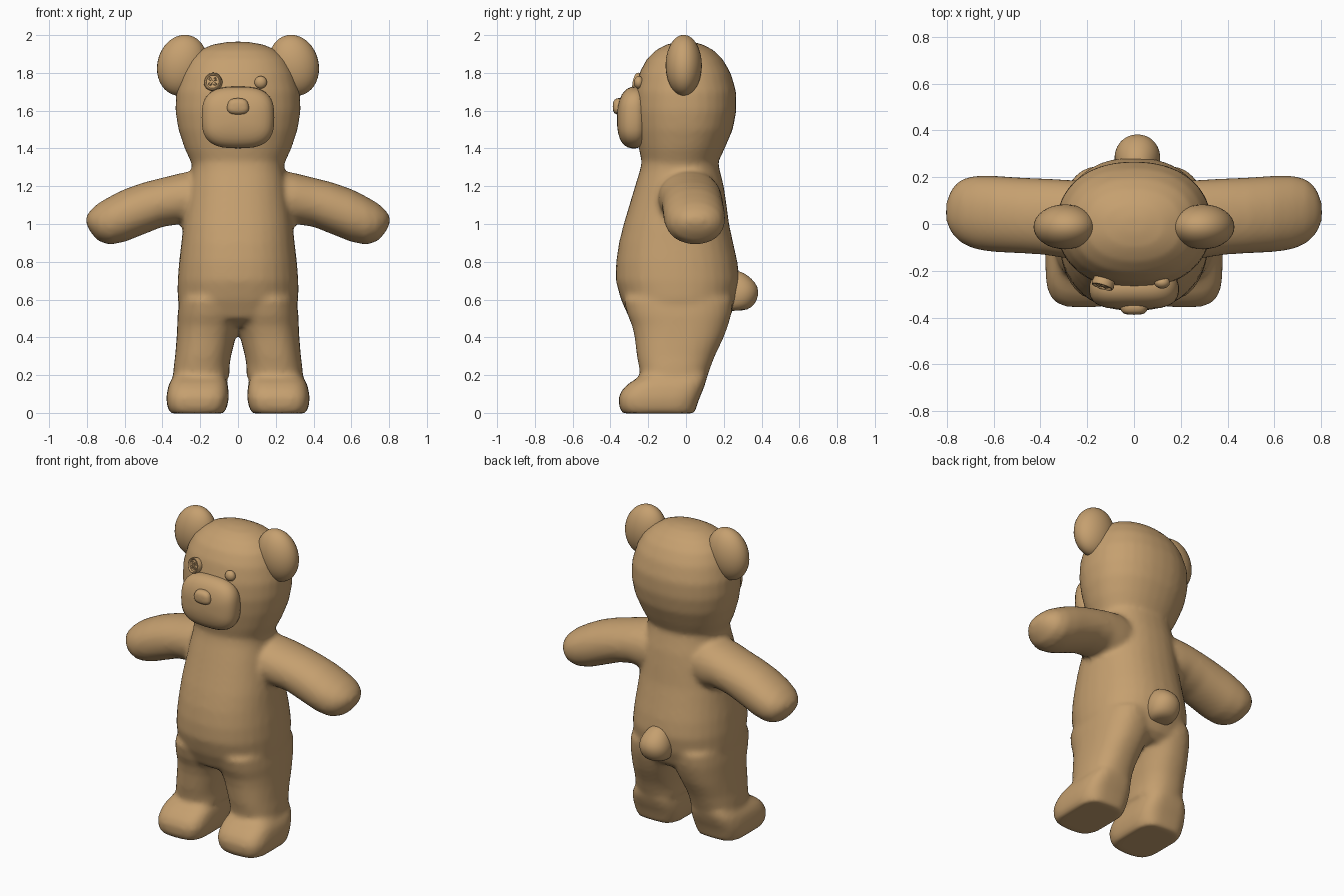
import bpy, bmesh, math
from mathutils import Matrix

old = bpy.data.objects.get("Cube")
if old:
    bpy.data.objects.remove(old, do_unlink=True)

# Single plush colour
fur = bpy.data.materials.new("tan plush")
fur.use_nodes = True
TAN = (0.56, 0.35, 0.16, 1)
fur.diffuse_color = TAN
shader = next(n for n in fur.node_tree.nodes if n.type == 'BSDF_PRINCIPLED')
shader.inputs["Base Color"].default_value = TAN
shader.inputs["Roughness"].default_value = 0.8


def loft(bm, rings, axis='z', power=2.0, side=1, segments=32):
    """Skin closed rings (position, low u, high u, low v, high v) along an axis."""
    def signed_power(c):
        return math.copysign(abs(c) ** (2 / power), c)

    loops = []
    for t, u0, u1, v0, v1 in rings:
        loop = []
        for i in range(segments):
            a = math.tau * i / segments
            u = (u0 + u1) / 2 + (u1 - u0) / 2 * signed_power(math.cos(a))
            v = (v0 + v1) / 2 + (v1 - v0) / 2 * signed_power(math.sin(a))
            x, y, z = {'x': (t, u, v), 'y': (u, t, v), 'z': (u, v, t)}[axis]
            loop.append(bm.verts.new((x * side, y, z)))
        loops.append(loop)
    for a, b in zip(loops, loops[1:]):
        for i in range(segments):
            j = (i + 1) % segments
            bm.faces.new((a[i], a[j], b[j], b[i]))
    bm.faces.new(loops[0])
    bm.faces.new(loops[-1])


def widths(rings):
    """Expand (position, half width, low v, high v) into full ring bounds."""
    return [(t, -w, w, v0, v1) for t, w, v0, v1 in rings]


def finish(bm, name, angle=180):
    bmesh.ops.recalc_face_normals(bm, faces=bm.faces)
    mesh = bpy.data.meshes.new(name)
    bm.to_mesh(mesh)
    bm.free()
    mesh.materials.append(fur)
    obj = bpy.data.objects.new(name, mesh)
    bpy.context.collection.objects.link(obj)
    bpy.ops.object.select_all(action='DESELECT')
    obj.select_set(True)
    bpy.context.view_layer.objects.active = obj
    bpy.ops.object.shade_smooth_by_angle(angle=math.radians(angle))
    return obj


def subdivide(obj, levels=1):
    mod = obj.modifiers.new("soften", 'SUBSURF')
    mod.levels = mod.render_levels = levels


def ellipsoid(name, centre, radii, tilt=0):
    bm = bmesh.new()
    matrix = (Matrix.Translation(centre) @ Matrix.Rotation(tilt, 4, 'Y')
              @ Matrix.Diagonal((*radii, 1)))
    bmesh.ops.create_uvsphere(bm, u_segments=32, v_segments=20, radius=1, matrix=matrix)
    return finish(bm, name)


# Body: torso, head, arms and legs fused into one soft skin
body = bmesh.new()
loft(body, widths([
    (.46, .2, -.22, .18), (.5, .29, -.3, .23), (.6, .32, -.345, .27),
    (.7, .32, -.372, .285), (.8, .312, -.37, .272), (.9, .3, -.355, .25),
    (1, .29, -.33, .228), (1.1, .275, -.3, .215), (1.2, .26, -.27, .2),
    (1.28, .245, -.245, .18), (1.35, .24, -.23, .165)]), power=2.3)
loft(body, widths([
    (1.27, .23, -.22, .15), (1.33, .25, -.235, .172), (1.4, .283, -.25, .205),
    (1.5, .316, -.267, .248), (1.6, .332, -.277, .267), (1.7, .328, -.272, .266),
    (1.8, .3, -.247, .237), (1.87, .262, -.21, .196), (1.92, .205, -.16, .146),
    (1.95, .135, -.105, .09), (1.965, .05, -.04, .035)]), power=2.2)
for side in (1, -1):
    loft(body, [
        (.1, -.14, .17, .99, 1.27), (.22, -.15, .185, .98, 1.285),
        (.3, -.145, .19, 1, 1.27), (.4, -.13, .195, .985, 1.245),
        (.5, -.125, .2, .945, 1.22), (.6, -.12, .207, .905, 1.185),
        (.68, -.108, .207, .89, 1.145), (.74, -.08, .19, .91, 1.11),
        (.78, -.04, .15, .955, 1.075), (.803, .01, .09, 1, 1.04)],
        axis='x', side=side, power=2.1)
    loft(body, [
        (.19, .045, .345, -.24, .112), (.25, .045, .34, -.25, .133),
        (.3, .037, .333, -.26, .152), (.4, .012, .325, -.272, .2),
        (.46, -.01, .322, -.285, .222), (.52, -.02, .32, -.31, .24),
        (.6, -.02, .31, -.33, .25)], side=side, power=2.4)
    # Boot-shaped foot with a flat sole
    loft(body, [
        (-.003, .075, .358, -.335, .045), (.03, .058, .374, -.353, .055),
        (.08, .048, .38, -.357, .072), (.12, .05, .374, -.34, .09),
        (.155, .055, .365, -.305, .102), (.18, .065, .35, -.265, .11),
        (.21, .08, .33, -.22, .11)], side=side, power=3.6)
skin = finish(body, "body")
fuse = skin.modifiers.new("fuse", 'REMESH')
fuse.mode = 'VOXEL'
fuse.voxel_size = 0.016
fuse.use_smooth_shade = True
relax = skin.modifiers.new("relax", 'SMOOTH')
relax.factor = 0.5
relax.iterations = 7

# Ears
for side, name in ((1, "left_ear"), (-1, "right_ear")):
    ellipsoid(name, (side * .295, -.012, 1.84), (.132, .096, .163), side * -.25)

# Muzzle
bm = bmesh.new()
loft(bm, widths([
    (-.2, .185, 1.41, 1.72), (-.27, .195, 1.397, 1.732),
    (-.31, .192, 1.402, 1.722), (-.342, .168, 1.428, 1.69),
    (-.36, .12, 1.475, 1.635), (-.366, .05, 1.53, 1.58)]), axis='y', power=2.9)
subdivide(finish(bm, "muzzle"))

# Nose, narrower towards the top
bm = bmesh.new()
loft(bm, widths([
    (-.32, .06, 1.578, 1.667), (-.365, .061, 1.577, 1.668),
    (-.38, .052, 1.586, 1.658), (-.388, .03, 1.602, 1.64)]), axis='y', power=2.8)
for v in bm.verts:
    v.co.x *= 1 - 2.5 * max(0, v.co.z - 1.61)
subdivide(finish(bm, "nose"))

# Bead eye
ellipsoid("left_eye", (.12, -.25, 1.75), (.033, .026, .033))

# Button eye: rimmed disc, four eyelets and crossed thread
bm = bmesh.new()


def disc(profile, x=0, z=0):
    loft(bm, [(t, x - r, x + r, z - r, z + r) for t, r in profile], axis='y')


disc([(.02, .046), (-.006, .049), (-.013, .046), (-.014, .042),
      (-.011, .037), (-.006, .035)])
for sx in (1, -1):
    for sz in (1, -1):
        disc([(0, .01), (-.009, .01), (-.01, .008), (-.007, .006)], sx * .014, sz * .014)
    thread = (Matrix.Translation((0, -.009, 0)) @ Matrix.Rotation(sx * math.pi / 4, 4, 'Y')
              @ Matrix.Diagonal((.045, .006, .007, 1)))
    bmesh.ops.create_cube(bm, size=1, matrix=thread)
button = finish(bm, "button_eye", 40)
button.location = (-.132, -.256, 1.752)
button.rotation_euler = (-.22, 0, -.3)

# Tail
bm = bmesh.new()
loft(bm, [
    (.54, -.035, .06, .2, .3), (.555, -.065, .095, .19, .35),
    (.6, -.083, .112, .18, .378), (.645, -.085, .114, .18, .387),
    (.69, -.07, .1, .18, .37), (.73, -.045, .073, .19, .325),
    (.752, -.012, .04, .22, .285)], power=2.1)
subdivide(finish(bm, "tail"))
